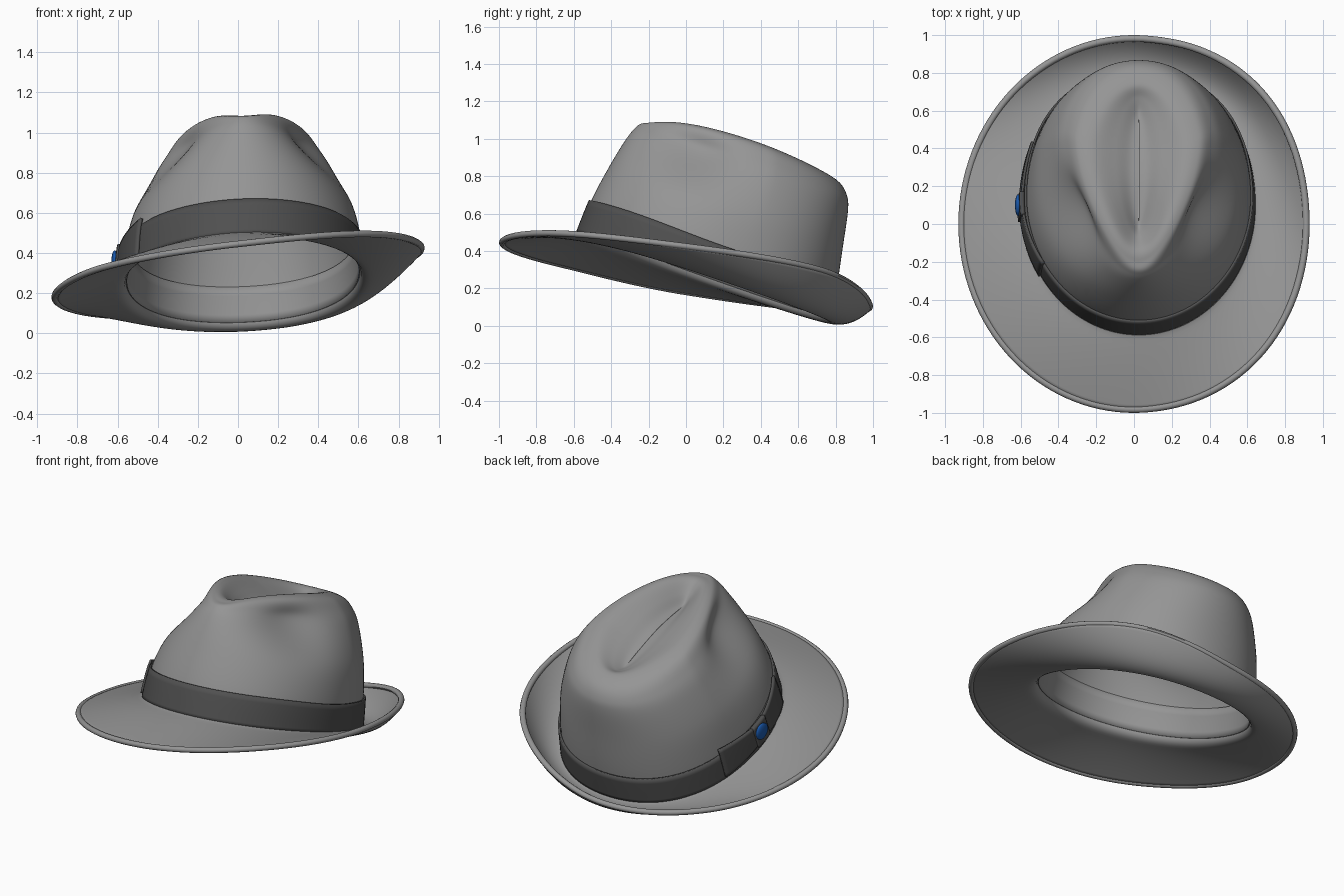
import bpy, bmesh, math
from mathutils import Vector

if "Cube" in bpy.data.objects:
    bpy.data.objects.remove(bpy.data.objects["Cube"])

N = 128
TAU = 2 * math.pi


def catmull(p0, p1, p2, p3, t):
    return 0.5 * (2*p1 + (p2-p0)*t + (2*p0-5*p1+4*p2-p3)*t*t + (3*p1-p0-3*p2+p3)*t**3)


def smooth(a, b, x):
    t = min(1, max(0, (x - a) / (b - a)))
    return t * t * (3 - 2 * t)


def gauss(x, c, w):
    return math.exp(-((x - c) / w) ** 2)


# Crown rings from base to dent: height, front y, back y, half width, front taper
RINGS = [(0, -.575, .77, .605, 0), (.21, -.50, .81, .585, 0), (.42, -.405, .84, .545, .08),
         (.61, -.31, .866, .465, .22), (.685, -.26, .860, .40, .36), (.728, -.21, .82, .335, .40),
         (.735, -.14, .74, .245, .34), (.69, -.07, .67, .13, .25), (.65, -.02, .60, .05, .1),
         (.64, .02, .55, .0005, 0)]
# Brim edge heights every 45 degrees, starting at +x
EDGE = [.425, .30, .105, .09, .18, .335, .445, .495]


def ring(u):
    i = min(int(u), len(RINGS) - 2)
    k = [RINGS[min(max(i + d, 0), len(RINGS) - 1)] for d in (-1, 0, 1, 2)]
    return [catmull(*c, u - i) for c in zip(*k)]


def edge_z(a):
    f = (a % TAU) / TAU * 8
    i = int(f)
    return catmull(*[EDGE[(i + d) % 8] for d in (-1, 0, 1, 2)], f - i)


def edge_pt(a, d=0.0, z=0.0):
    # brim outline, a little fuller on the +x side
    c, s = math.cos(a), math.sin(a)
    g = math.sin(2 * a) ** 2 * smooth(0, .3, c) * (.026 if s > 0 else .012)
    return Vector(((.912 + d) * c * (1 + g), (.982 + d) * s * (1 + g), edge_z(a) + z))


def plane(x, y):
    return .30 - .345 * y + .04 * x


def crown(u, a, off=0.0):
    h, yf, yb, w, taper = ring(u)
    c, s = math.cos(a), math.sin(a)
    b = (yb - yf) / 2
    wx = w * (1 - taper * max(0, .3 - s) / 1.3)
    # side pinches toward the front, fuller corners at the back
    pinch = .13 * gauss(u, 3.2, .9) * gauss(s, -.45, .38)
    full = 1 + (.035 * math.sin(2 * a) ** 2 * smooth(6, 4, u) if s > 0 else 0)
    if u > 6 or u < 0:
        full = 1
    elif s > 0:
        full = 1 + .035 * math.sin(2 * a) ** 2 * (1 - smooth(4, 6, u))
    x = .025 + wx * c * (1 - pinch * 1.6) * full
    y = (yf + yb) / 2 + b * s * full + pinch * .25 * abs(c)
    n = Vector((c * b, s * w, 0))
    if n.length > 0:
        n.normalize()
    # ridge rising behind the front peak, peak slightly notched in the middle
    h += smooth(2, 5, u) * .065 * max(-.3, 1 - ((y - .35) / .57) ** 2)
    if y < .3:
        h -= smooth(4, 5.3, u) * .025 * gauss(x, .03, .11) * (1 - smooth(-.1, .3, y))
    return Vector((x, y, plane(x, y) + h)) + n * off


def brim(r, a):
    # runs on from the crown base, then curls to the edge (more curl at the back)
    p, e = crown(0, a), edge_pt(a)
    q = p.lerp(e, r)
    back = smooth(-.6, .8, math.sin(a))
    z = p.z + .75 * back * (plane(q.x, q.y) - p.z)
    z1 = p.z + .75 * back * (plane(e.x, e.y) - p.z)
    q.z = z + (e.z + .009 - z1) * r ** (1.5 + .6 * back)
    return q


def grid(name, rows, closed=True, loop_rows=False, thick=0, mat=None):
    bm = bmesh.new()
    vs = [[bm.verts.new(p) for p in row] for row in rows]
    m, n = len(vs), len(vs[0])
    for i in range(m if loop_rows else m - 1):
        for j in range(n if closed else n - 1):
            k, l = (i + 1) % m, (j + 1) % n
            bm.faces.new((vs[i][j], vs[i][l], vs[k][l], vs[k][j]))
    if loop_rows:
        bmesh.ops.recalc_face_normals(bm, faces=bm.faces)
    me = bpy.data.meshes.new(name)
    bm.to_mesh(me)
    bm.free()
    ob = bpy.data.objects.new(name, me)
    bpy.context.collection.objects.link(ob)
    if thick:
        mod = ob.modifiers.new("Thickness", 'SOLIDIFY')
        mod.thickness, mod.offset = thick, -1
    finish(ob, mat)
    return ob


def finish(ob, mat):
    bpy.ops.object.select_all(action='DESELECT')
    bpy.context.view_layer.objects.active = ob
    ob.select_set(True)
    bpy.ops.object.shade_smooth_by_angle(angle=math.radians(40))
    if mat:
        ob.data.materials.append(mat)


def material(name, col):
    m = bpy.data.materials.new(name)
    m.diffuse_color = (*col, 1)
    m.use_nodes = True
    m.node_tree.nodes["Principled BSDF"].inputs["Base Color"].default_value = m.diffuse_color
    return m


felt = material("grey_felt", (.30, .30, .30))
dark = material("dark_ribbon", (.08, .08, .08))
blue = material("blue_button", (.01, .1, .42))
ANG = [TAU * j / N for j in range(N)]

# Felt body: brim, rounded turn at the crown base, crown
rows = [[brim(1 - .9 * i / 14, a) for a in ANG] for i in range(15)]
for t in (.25, .5, .75):
    rows.append([brim(.1, a) * (1-t)**2 + crown(0, a) * 2*t*(1-t) + crown(.15, a) * t*t for a in ANG])
rows += [[crown(.15 + 8.85 * i / 63, a) for a in ANG] for i in range(64)]
grid("hat_body", rows, thick=.02, mat=felt)

# Rolled binding around the brim edge
rows = []
for k in range(10):
    t = TAU * k / 10
    rows.append([edge_pt(a, .018 * math.cos(t), .017 * math.sin(t)) for a in ANG])
grid("brim_binding", rows, loop_rows=True, mat=felt)

# Inner sweatband
grid("sweatband", [[crown(.15 + .85 * i / 4, a, -.02) for a in ANG] for i in range(5)], thick=.006, mat=felt)


# Ribbon band, tallest at the front
def band_top(a):
    return .93 - .10 * smooth(-.8, .1, math.sin(a))


grid("ribbon_band", [[crown(i / 6 * band_top(a), a, .014) for a in ANG] for i in range(7)],
     thick=.012, mat=dark)


# Ribbon bow: two flared wings and a knot
def patch(name, a0, a1, w0, w1, off0, off1, thick):
    rows = []
    for i in range(9):
        v = i / 8 * 2 - 1
        row = []
        for j in range(13):
            t = j / 12
            w = w0 + (w1 - w0) * t
            row.append(crown(.58 + v * w, math.radians(a0 + (a1 - a0) * t), off0 + (off1 - off0) * t))
        rows.append(row)
    if a1 < a0:
        rows = [r[::-1] for r in rows]
    grid(name, rows, closed=False, thick=thick, mat=dark)


patch("bow_wing_front", 183, 213, .25, .50, .034, .026, .014)
patch("bow_wing_back", 183, 156, .25, .46, .034, .026, .014)
patch("bow_knot", 178, 188, .32, .32, .042, .042, .025)

# Blue button on the knot
bpy.ops.mesh.primitive_uv_sphere_add(segments=32, ring_count=16, radius=1,
                                     location=crown(.62, math.radians(182.5), .043))
button = bpy.context.object
button.name = "button"
button.scale = (.017, .058, .05)
finish(button, blue)
